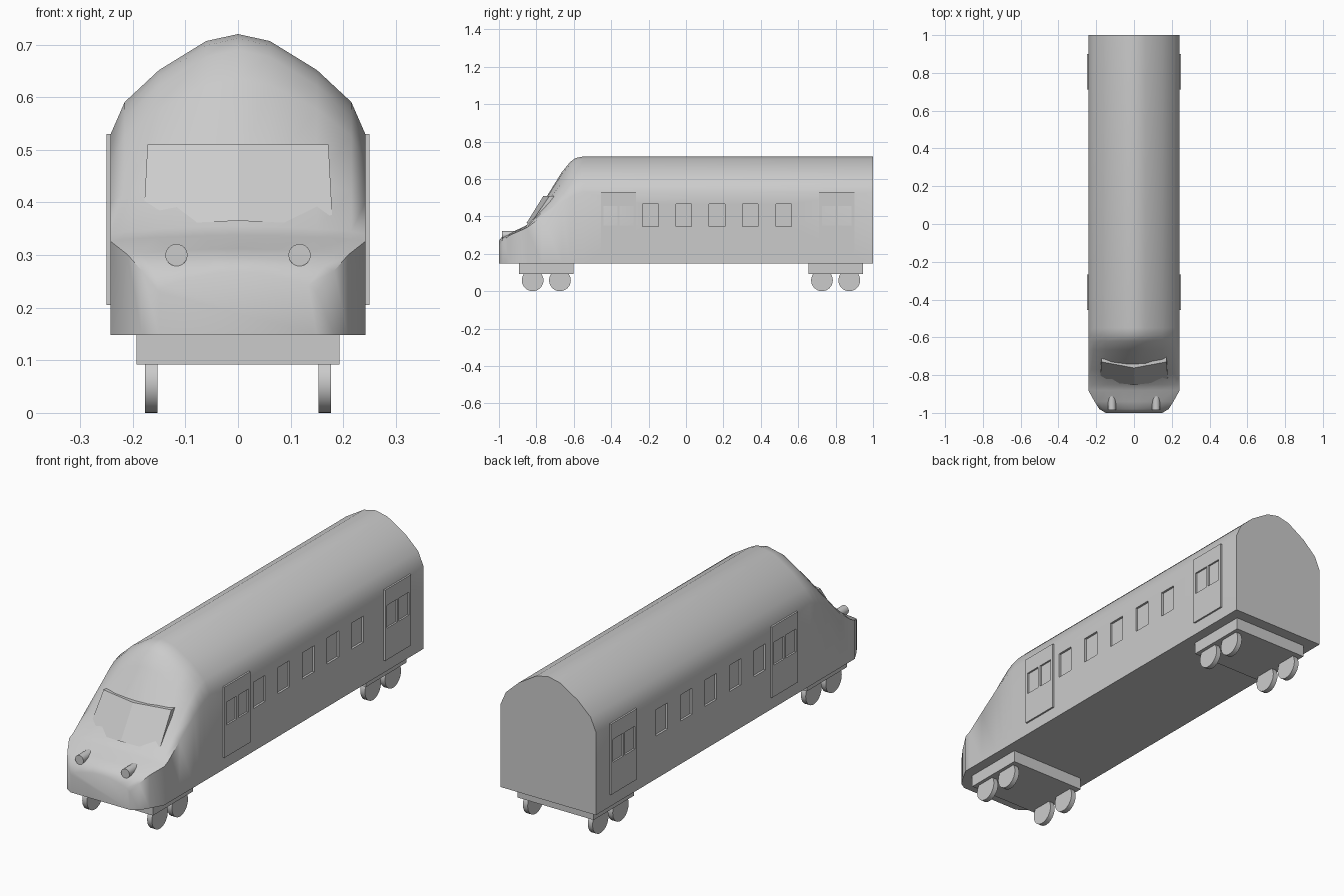
import bpy, bmesh, math

cube = bpy.data.objects.get("Cube")
if cube:
    bpy.data.objects.remove(cube, do_unlink=True)

grey = bpy.data.materials.new("plain grey")
grey.use_nodes = True
colour = (0.6, 0.6, 0.6, 1)
grey.diffuse_color = colour
grey.node_tree.nodes["Principled BSDF"].inputs["Base Color"].default_value = colour


def make(name, bm, angle=None):
    bmesh.ops.recalc_face_normals(bm, faces=bm.faces)
    mesh = bpy.data.meshes.new(name)
    bm.to_mesh(mesh)
    bm.free()
    mesh.materials.append(grey)
    obj = bpy.data.objects.new(name, mesh)
    bpy.context.collection.objects.link(obj)
    if angle:
        smooth(obj, angle)
    return obj


def smooth(obj, angle):
    bpy.ops.object.select_all(action='DESELECT')
    obj.select_set(True)
    bpy.context.view_layer.objects.active = obj
    bpy.ops.object.shade_smooth_by_angle(angle=math.radians(angle))


def add_box(bm, x, y, z):
    """Box between the given (low, high) pairs."""
    verts = bmesh.ops.create_cube(bm, size=1)["verts"]
    for v in verts:
        for i, (a, b) in enumerate((x, y, z)):
            v.co[i] = (a + b) / 2 + v.co[i] * (b - a)


def box(name, x, y, z):
    bm = bmesh.new()
    add_box(bm, x, y, z)
    return make(name, bm)


def cylinder(name, centre, radius, depth, axis, segments=32, angle=40):
    bm = bmesh.new()
    bmesh.ops.create_cone(bm, cap_ends=True, segments=segments, radius1=radius,
                          radius2=radius, depth=depth)
    for v in bm.verts:
        x, y, z = v.co
        v.co = (z, x, y) if axis == "x" else (x, z, y)
        for i in range(3):
            v.co[i] += centre[i]
    return make(name, bm, angle)


def cut(obj, bm):
    """Cut the boxes in bm out of obj."""
    cutter = make("cutter", bm)
    cutter.hide_render = True
    mod = obj.modifiers.new("cut", 'BOOLEAN')
    mod.operation = 'DIFFERENCE'
    mod.solver = 'EXACT'
    mod.object = cutter
    bpy.context.view_layer.objects.active = obj
    bpy.ops.object.modifier_apply(modifier=mod.name)
    bpy.data.objects.remove(cutter, do_unlink=True)


# Body shell: lofted rings of (y, half width, shoulder height, crown height)
FLOOR = 0.148
RINGS = [
    (1.0, 0.242, 0.53, 0.72), (-0.55, 0.242, 0.53, 0.72),
    (-0.59, 0.242, 0.515, 0.712), (-0.62, 0.242, 0.50, 0.69),
    (-0.665, 0.242, 0.475, 0.635), (-0.77, 0.242, 0.40, 0.465),
    (-0.85, 0.242, 0.34, 0.355), (-0.88, 0.242, 0.326, 0.338),
    (-0.94, 0.209, 0.30, 0.312), (-0.98, 0.183, 0.27, 0.295),
    (-1.0, 0.15, 0.23, 0.27),
]
ARCH = [(1, 0), (0.89, 0.32), (0.62, 0.64), (0.25, 0.93), (0, 1)]
bm = bmesh.new()
loops = []
for y, w, s, h in RINGS:
    half = [(w, FLOOR)] + [(w * a, s + (h - s) * b) for a, b in ARCH]
    pts = half + [(-x, z) for x, z in reversed(half[:-1])]
    loops.append([bm.verts.new((x, y, z)) for x, z in pts])
n = len(loops[0])
for a, b in zip(loops, loops[1:]):
    for i in range(n):
        j = (i + 1) % n
        bm.faces.new((a[i], a[j], b[j], b[i]))
bm.faces.new(loops[0])
bm.faces.new(loops[-1])
body = make("body_shell", bm)

# Recessed side windows
bm = bmesh.new()
for side in (-1, 1):
    for i in range(5):
        y = -0.19 + i * 0.178
        add_box(bm, sorted((side * 0.232, side * 0.27)),
                (y - 0.042, y + 0.042), (0.345, 0.465))
cut(body, bm)
smooth(body, 50)

# Doors with two openings each
for side, tag in ((-1, "right"), (1, "left")):
    for y0, place in ((-0.455, "front"), (0.712, "rear")):
        door = box(f"{place}_door_{tag}", sorted((side * 0.236, side * 0.25)),
                   (y0, y0 + 0.188), (0.205, 0.53))
        bm = bmesh.new()
        for a, b in ((0.014, 0.088), (0.1, 0.174)):
            add_box(bm, sorted((side * 0.22, side * 0.27)),
                    (y0 + a, y0 + b), (0.35, 0.455))
        cut(door, bm)

# Windscreen: slightly folded panel along the centre line
outline = [(-0.18, -0.832, 0.358), (0, -0.852, 0.365), (0.18, -0.832, 0.358),
           (0.172, -0.73, 0.51), (0, -0.762, 0.51), (-0.172, -0.73, 0.51)]
bm = bmesh.new()
front = [bm.verts.new(p) for p in outline]
back = [bm.verts.new((x, y + 0.05, z)) for x, y, z in outline]
for ring in (front, back):
    bm.faces.new((ring[0], ring[1], ring[4], ring[5]))
    bm.faces.new((ring[1], ring[2], ring[3], ring[4]))
for i in range(6):
    j = (i + 1) % 6
    bm.faces.new((front[i], front[j], back[j], back[i]))
make("windscreen", bm)

# Headlights
for side, tag in ((-1, "right"), (1, "left")):
    cylinder(f"headlight_{tag}", (side * 0.117, -0.945, 0.3), 0.021, 0.08, "y", 24)

# Bogies with four wheels each
for y, place in ((-0.747, "front"), (0.8, "rear")):
    box(f"{place}_bogie", (-0.193, 0.193), (y - 0.146, y + 0.146), (0.092, FLOOR))
    for side, tag in ((-1, "right"), (1, "left")):
        for k, end in ((-1, "a"), (1, "b")):
            cylinder(f"{place}_wheel_{tag}_{end}",
                     (side * 0.165, y + k * 0.073, 0.058), 0.058, 0.024, "x")
